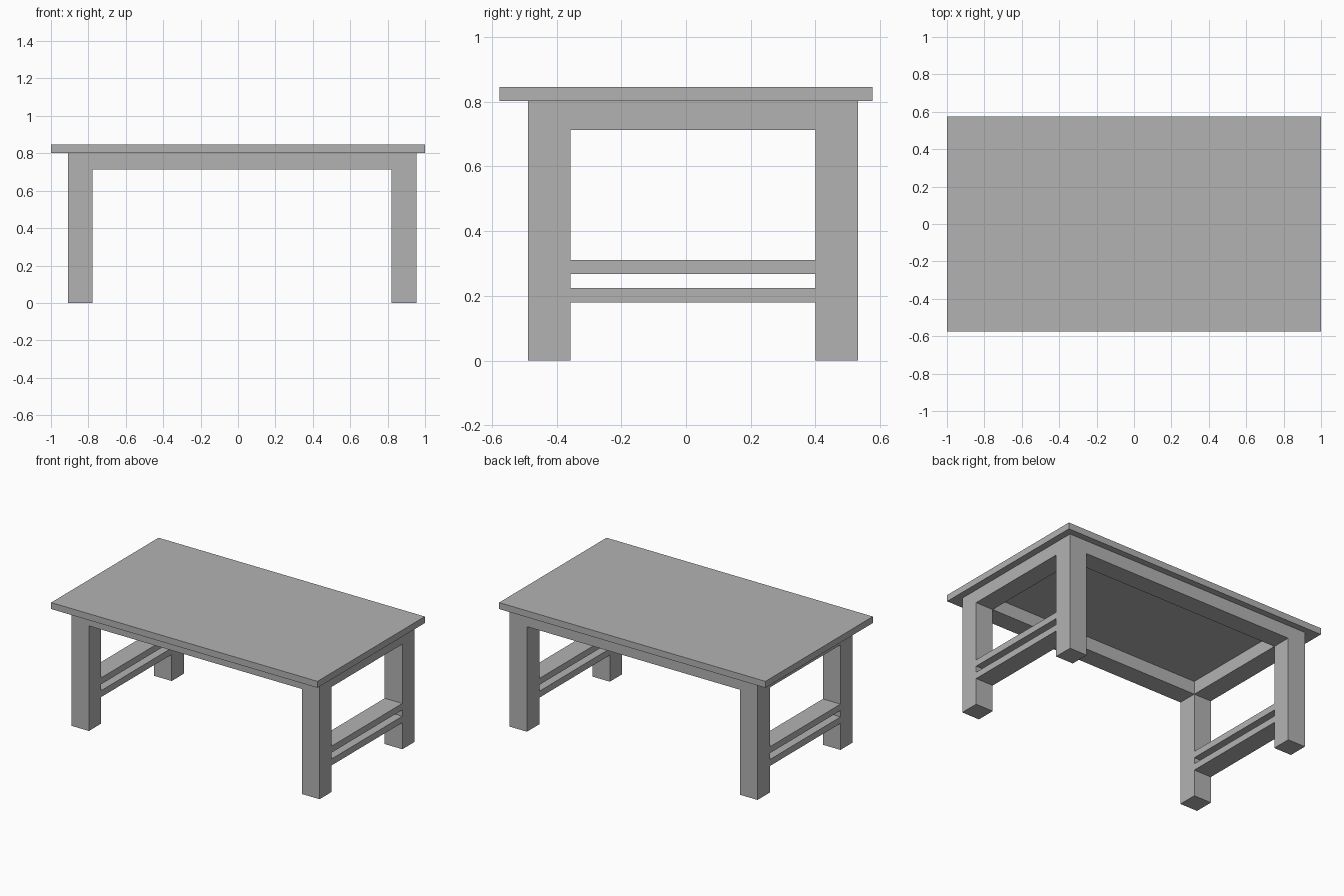
import bpy

default_cube = bpy.data.objects.get("Cube")
if default_cube:
    bpy.data.objects.remove(default_cube, do_unlink=True)

# Single flat colour
grey = bpy.data.materials.new("plain grey")
grey.use_nodes = True
colour = (0.45, 0.45, 0.45, 1)
grey.diffuse_color = colour
grey.node_tree.nodes["Principled BSDF"].inputs["Base Color"].default_value = colour


def box(name, x, y, z):
    """Box spanning the (low, high) pair on each axis."""
    spans = (x, y, z)
    bpy.ops.mesh.primitive_cube_add(size=1, location=[(a + b) / 2 for a, b in spans])
    obj = bpy.context.object
    obj.name = name
    obj.scale = [b - a for a, b in spans]
    bpy.ops.object.transform_apply(location=False, rotation=False, scale=True)
    obj.data.materials.append(grey)
    return obj


# Leg positions; the frame sits slightly off-centre under the top
leg_x = {"right": (-0.91, -0.778), "left": (0.822, 0.954)}
leg_y = {"front": (-0.488, -0.357), "back": (0.4, 0.532)}
inner_x = (leg_x["right"][1], leg_x["left"][0])
inner_y = (leg_y["front"][1], leg_y["back"][0])
top_z = 0.802
apron_z = (0.713, top_z)

# Table top
box("table_top", (-1, 1), (-0.576, 0.576), (top_z, 0.846))

# Legs
for side, x in leg_x.items():
    for end, y in leg_y.items():
        box(f"{end}_{side}_leg", x, y, (0, top_z))

# Long aprons
for end, y in leg_y.items():
    box(f"{end}_apron", inner_x, y, apron_z)

# Short aprons and paired stretcher boards
for side, x in leg_x.items():
    box(f"{side}_apron", x, inner_y, apron_z)
    box(f"{side}_lower_stretcher", x, inner_y, (0.18, 0.224))
    box(f"{side}_upper_stretcher", x, inner_y, (0.267, 0.311))
